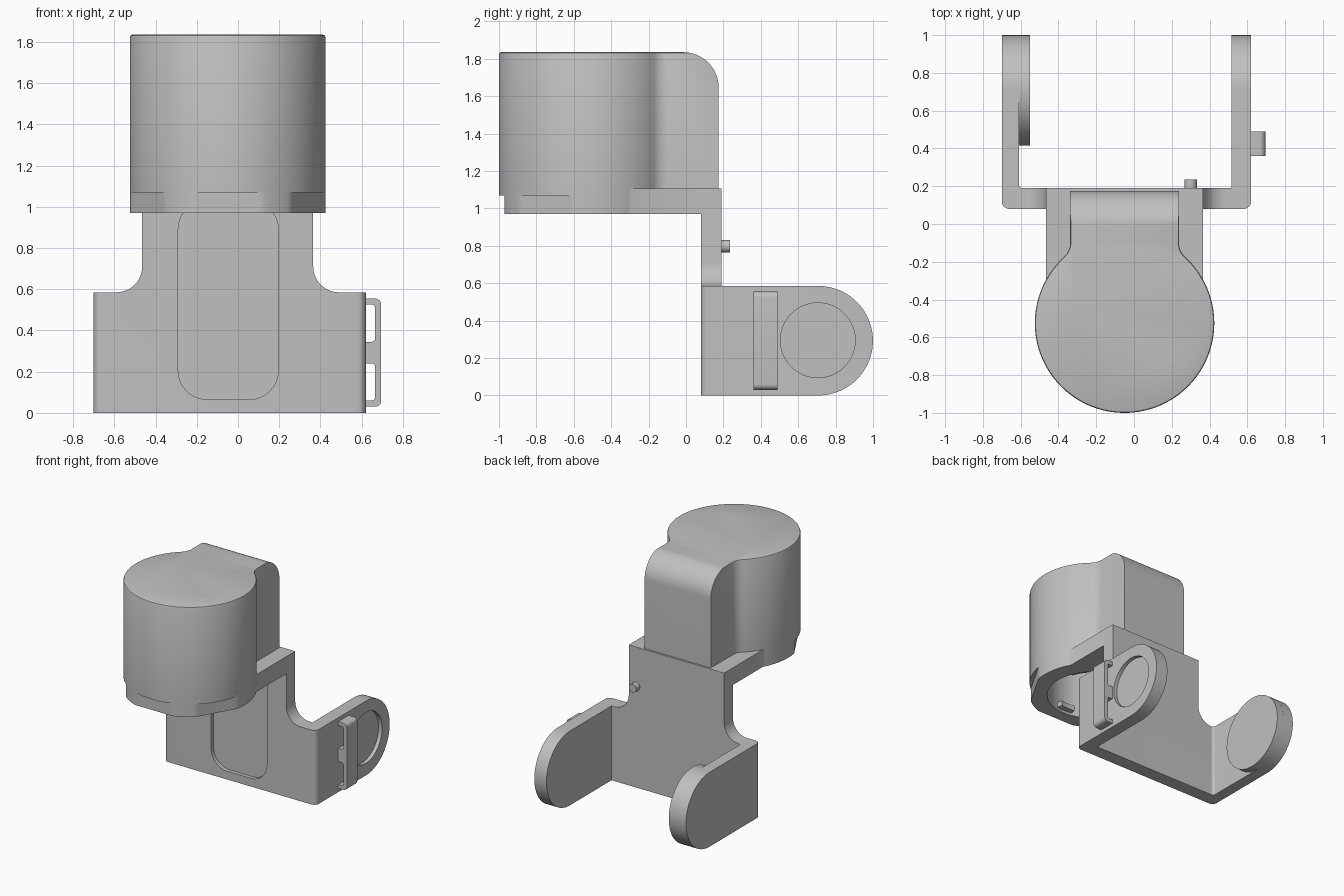
import bpy, bmesh
from math import pi, sin, cos, tan, acos, atan2, sqrt, radians
from mathutils import Vector

if "Cube" in bpy.data.objects:
    bpy.data.objects.remove(bpy.data.objects["Cube"])

grey = bpy.data.materials.new("plain grey")
grey.use_nodes = True
grey.diffuse_color = (0.53, 0.53, 0.53, 1)
grey.node_tree.nodes["Principled BSDF"].inputs["Base Color"].default_value = (0.53, 0.53, 0.53, 1)

CX, CY, R = -0.05, -0.525, 0.475      # round housing centre and radius


def arc(cx, cy, r, a, b, n):
    return [(cx + r * cos(a + (b - a) * i / n), cy + r * sin(a + (b - a) * i / n))
            for i in range(n + 1)]


def rounded(corners, n=10):
    """Polygon from (x, y) or (x, y, radius) corners."""
    pts = []
    for i, c in enumerate(corners):
        p = Vector(c[:2])
        if len(c) < 3:
            pts.append(tuple(p))
            continue
        u = (Vector(corners[i - 1][:2]) - p).normalized()
        v = (Vector(corners[(i + 1) % len(corners)][:2]) - p).normalized()
        half = u.angle(v) / 2
        mid = p + (u + v).normalized() * c[2] / sin(half)
        t0, t1 = p + u * c[2] / tan(half) - mid, p + v * c[2] / tan(half) - mid
        a, b = atan2(t0.y, t0.x), atan2(t1.y, t1.x)
        b += 2 * pi if b - a < -pi else -2 * pi if b - a > pi else 0
        pts += arc(mid.x, mid.y, c[2], a, b, n)
    return pts


def prism(name, pts, axis, lo, hi, bevel_top=0):
    """Extrude a 2D outline along an axis from lo to hi."""
    place = {"x": lambda p, d: (d, p[0], p[1]),
             "y": lambda p, d: (p[0], d, p[1]),
             "z": lambda p, d: (p[0], p[1], d)}[axis]
    bm = bmesh.new()
    low = [bm.verts.new(place(p, lo)) for p in pts]
    high = [bm.verts.new(place(p, hi)) for p in pts]
    bm.faces.new(low)
    top = bm.faces.new(high)
    for i in range(len(pts)):
        j = (i + 1) % len(pts)
        bm.faces.new((low[i], low[j], high[j], high[i]))
    bmesh.ops.recalc_face_normals(bm, faces=bm.faces)
    if bevel_top:
        bmesh.ops.bevel(bm, geom=list(top.edges), offset=bevel_top, segments=2,
                        profile=0.5, affect='EDGES')
    mesh = bpy.data.meshes.new(name)
    bm.to_mesh(mesh)
    bm.free()
    mesh.materials.append(grey)
    obj = bpy.data.objects.new(name, mesh)
    bpy.context.collection.objects.link(obj)
    return obj


def disc(name, axis, u, v, r, lo, hi, n=64):
    return prism(name, arc(u, v, r, 0, 2 * pi, n)[:-1], axis, lo, hi)


def combine(obj, tool, operation):
    bpy.context.view_layer.objects.active = obj
    mod = obj.modifiers.new("cut", 'BOOLEAN')
    mod.operation, mod.object, mod.solver = operation, tool, 'EXACT'
    bpy.ops.object.modifier_apply(modifier=mod.name)
    bpy.data.objects.remove(tool)


def keyhole(half, back, fillet=0, flat=None):
    """Circle with a straight-sided block running to the back; flat trims three sides."""
    dy = sqrt((R + fillet) ** 2 - (half + fillet) ** 2)
    end = atan2(dy, half + fillet)
    side = []
    n = 60
    for i in range(n + 1):
        a = -pi / 2 + (end + pi / 2) * i / n
        r = R
        if flat:
            for normal in (-pi / 2, -pi / 6):
                r = min(r, flat / max(cos(a - normal), 0.1))
        side.append((r * cos(a), r * sin(a)))
    if fillet:
        side += arc(half + fillet, dy, fillet, end + pi, pi, 10)[1:]
    side.append((half, back - CY))
    outline = side + [(-x, y) for x, y in reversed(side[1:])]
    return [(x + CX, y + CY) for x, y in outline]


# U-shaped bracket with round arm ends
bracket = prism("bracket", rounded([
    (-0.70, 0.08, 0.04), (0.62, 0.08, 0.04), (0.62, 1.0), (0.515, 1.0), (0.515, 0.19),
    (-0.61, 0.19, 0.02), (-0.61, 1.0), (-0.70, 1.0)]), "z", 0, 0.585)
combine(bracket, prism("arm_shape", [(0, -0.1), (0.707, -0.1), (0.707, 0)]
                       + arc(0.707, 0.2925, 0.2925, -pi / 2, pi / 2, 40)[1:]
                       + [(0.707, 0.7), (0, 0.7)], "x", -1, 1), 'INTERSECT')

# Neck plate flared at its foot
neck_side = arc(0.54, 0.71, 0.125, -pi / 2, -pi, 14) + [(0.415, 1.0)]
neck = [(CX + x, z) for x, z in neck_side] + [(CX - x, z) for x, z in reversed(neck_side)]
neck = [(CX - 0.54, 0.5), (CX + 0.54, 0.5)] + neck
combine(bracket, prism("neck", neck, "y", 0.08, 0.19), 'UNION')

# Recessed front panel and round recess in the left arm
panel = rounded([(-0.29, 0.065, 0.14), (0.195, 0.065, 0.14),
                 (0.195, 1.03, 0.14), (-0.29, 1.03, 0.14)])
combine(bracket, prism("panel_cut", panel, "y", 0.0, 0.11), 'DIFFERENCE')
combine(bracket, disc("arm_cut", "x", 0.705, 0.295, 0.2, 0.59, 0.7), 'DIFFERENCE')
disc("arm_recess_plate", "x", 0.705, 0.295, 0.192, 0.585, 0.595)

# Inner pad on the right arm
disc("inner_pad", "x", 0.707, 0.2925, 0.2925, -0.615, -0.55)

# Peg on the back of the neck
disc("back_peg", "y", 0.30, 0.797, 0.033, 0.18, 0.235, 24)

# Strap loop with two openings
prism("strap_loop", rounded([
    (0.61, 0.03), (0.695, 0.03, 0.03), (0.695, 0.555, 0.03), (0.61, 0.555),
    (0.61, 0.525), (0.665, 0.525, 0.015), (0.665, 0.345, 0.015), (0.61, 0.345),
    (0.61, 0.24), (0.665, 0.24, 0.015), (0.665, 0.06, 0.015), (0.61, 0.06)], 6),
    "y", 0.36, 0.49)

# Housing with a rounded back shoulder
housing = prism("housing", keyhole(0.288, 0.175, 0.1), "z", 1.105, 1.835, 0.012)
combine(housing, prism("shoulder_shape", rounded([
    (-1.2, 1.0), (0.175, 1.0), (0.175, 1.835, 0.19), (-1.2, 1.835)], 16),
    "x", -1, 1), 'INTERSECT')

# Base: full rim above, trimmed flats below
rim = prism("base_rim", keyhole(0.415, 0.19), "z", 1.07, 1.105)
base = prism("base", keyhole(0.415, 0.19, 0, 0.445), "z", 0.97, 1.07)

# Round socket open at the bottom
for part in (housing, rim, base):
    combine(part, disc("socket_cut", "z", CX, CY, 0.345, 0.9, 1.77), 'DIFFERENCE')

# Small locking tabs inside the socket
for k in range(3):
    a = radians(-90 + 120 * k)
    tab = arc(CX, CY, 0.36, a - 0.2, a + 0.2, 6) + arc(CX, CY, 0.30, a + 0.2, a - 0.2, 6)
    prism("locking_tab_%d" % (k + 1), tab, "z", 0.99, 1.03)

# Smooth curved faces, keep edges crisp
bpy.ops.object.select_all(action='DESELECT')
for obj in bpy.context.collection.objects:
    if obj.type == 'MESH' and grey.name in obj.data.materials:
        obj.select_set(True)
        bpy.context.view_layer.objects.active = obj
bpy.ops.object.shade_smooth_by_angle(angle=radians(30))
